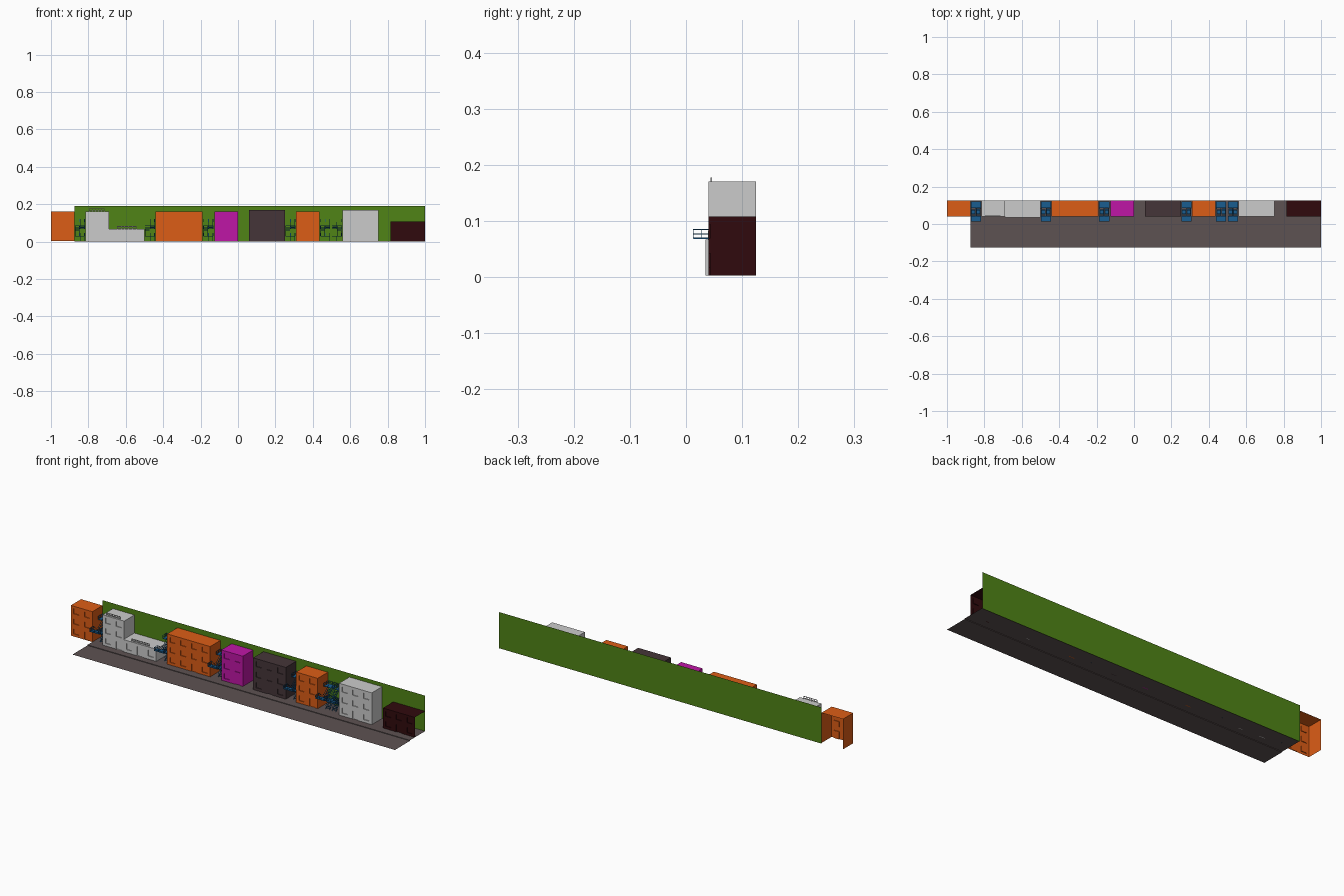
import bpy, bmesh
from mathutils import Vector, Matrix

if "Cube" in bpy.data.objects:
    bpy.data.objects.remove(bpy.data.objects["Cube"])

BACK, BASE = 0.125, 0.003


def material(name, rgb):
    m = bpy.data.materials.new(name)
    m.diffuse_color = (*rgb, 1)
    m.use_nodes = True
    m.node_tree.nodes["Principled BSDF"].inputs["Base Color"].default_value = m.diffuse_color
    return m


ORANGE = material("orange", (0.72, 0.11, 0.008))
MAGENTA = material("magenta", (0.52, 0.008, 0.38))
BROWN = material("dark_brown", (0.06, 0.036, 0.04))
MAROON = material("maroon", (0.03, 0.003, 0.004))
GREEN = material("green", (0.08, 0.23, 0.008))
BLUE = material("blue_metal", (0.01, 0.11, 0.28))
ROAD = material("asphalt", (0.11, 0.085, 0.085))


def finish(bm, name, mat=None, fix_normals=True):
    bmesh.ops.remove_doubles(bm, verts=bm.verts, dist=1e-5)
    if fix_normals:
        bmesh.ops.recalc_face_normals(bm, faces=bm.faces)
    me = bpy.data.meshes.new(name)
    bm.to_mesh(me)
    bm.free()
    if mat:
        me.materials.append(mat)
    ob = bpy.data.objects.new(name, me)
    bpy.context.collection.objects.link(ob)
    return ob


def quad(bm, *pts):
    bm.faces.new([bm.verts.new(p) for p in pts])


def box(bm, x0, x1, y0, y1, z0, z1):
    m = Matrix.Translation(((x0 + x1) / 2, (y0 + y1) / 2, (z0 + z1) / 2))
    m = m @ Matrix.Diagonal((x1 - x0, y1 - y0, z1 - z0, 1))
    bmesh.ops.create_cube(bm, size=1, matrix=m)


def bar(bm, a, b, t=0.0016):
    a, b = Vector(a), Vector(b)
    d = b - a
    m = Matrix.Translation((a + b) / 2) @ d.to_track_quat('Z', 'Y').to_matrix().to_4x4()
    bmesh.ops.create_cube(bm, size=1, matrix=m @ Matrix.Diagonal((t, t, d.length, 1)))


def stops(a, b, n, fill):
    """Edges of n evenly spaced openings between a and b."""
    step = (b - a) / n
    out = [a]
    for i in range(n):
        c = a + step * (i + 0.5)
        out += [c - step * fill / 2, c + step * fill / 2]
    return out + [b]


def building(name, x0, x1, top, cols, rows, mat=None, front=0.04, right=True):
    """Shell open at the back and bottom, with recessed windows and a door."""
    bm = bmesh.new()
    xs, zs = stops(x0, x1, cols, 0.5), stops(BASE, top, rows, 0.5)
    door, d = 2 * (cols // 2) + 1, front + 0.004
    for i in range(len(xs) - 1):
        for j in range(len(zs) - 1):
            a, b, c, e = xs[i], xs[i + 1], zs[j], zs[j + 1]
            if i == door and j == 0:
                continue
            if i % 2 and j % 2:
                if i == door and j == 1:
                    c = BASE
                quad(bm, (a, d, c), (b, d, c), (b, d, e), (a, d, e))
                quad(bm, (a, front, c), (a, d, c), (a, d, e), (a, front, e))
                quad(bm, (b, d, c), (b, front, c), (b, front, e), (b, d, e))
                quad(bm, (a, d, e), (b, d, e), (b, front, e), (a, front, e))
                quad(bm, (a, front, c), (b, front, c), (b, d, c), (a, d, c))
            else:
                quad(bm, (a, front, c), (b, front, c), (b, front, e), (a, front, e))
    # side walls and roof
    quad(bm, (x0, BACK, BASE), (x0, front, BASE), (x0, front, top), (x0, BACK, top))
    if right:
        quad(bm, (x1, front, BASE), (x1, BACK, BASE), (x1, BACK, top), (x1, front, top))
    quad(bm, (x0, front, top), (x1, front, top), (x1, BACK, top), (x0, BACK, top))
    return finish(bm, name, mat, fix_normals=False)


# street, curb and pavement as one folded sheet
bm = bmesh.new()
L, R = -0.875, 1.0
profile = [(-0.125, 0), (0, 0), (0, BASE), (BACK, BASE)]
for (ya, za), (yb, zb) in zip(profile, profile[1:]):
    quad(bm, (L, ya, za), (R, ya, za), (R, yb, zb), (L, yb, zb))
finish(bm, "street", ROAD, False)

# backdrop wall
bm = bmesh.new()
quad(bm, (L, BACK, 0), (R, BACK, 0), (R, BACK, 0.19), (L, BACK, 0.19))
finish(bm, "back_wall", GREEN, False)

# row of buildings
building("orange_end_house", -1, -0.875, 0.162, 2, 3, ORANGE)
building("tall_grey_house", -0.815, -0.69, 0.162, 2, 3)
building("low_grey_shop", -0.69, -0.5, 0.067, 3, 1, front=0.035)
building("wide_orange_house", -0.44, -0.19, 0.162, 4, 3, ORANGE)
building("magenta_house", -0.125, 0, 0.162, 2, 3, MAGENTA)
building("brown_house", 0.06, 0.25, 0.17, 3, 3, BROWN)
building("narrow_orange_house", 0.31, 0.435, 0.162, 2, 3, ORANGE)
building("grey_house", 0.56, 0.75, 0.17, 3, 3)
building("maroon_house", 0.815, 1, 0.108, 3, 2, MAROON, right=False)

# blank roof signs: thin rails on posts
for name, a, b, z, y in (("tall_house_sign", -0.795, -0.715, 0.162, 0.045),
                         ("shop_sign", -0.645, -0.545, 0.067, 0.04)):
    bm = bmesh.new()
    for h in (0.005, 0.014):
        box(bm, a, b, y - 0.001, y + 0.001, z + h - 0.0015, z + h + 0.0015)
    for k in range(6):
        x = a + (b - a) * k / 5
        box(bm, x - 0.001, x + 0.001, y - 0.001, y + 0.001, z, z + 0.0155)
    finish(bm, name)


def landing(bm, x0, x1, y0, y1, z, open_back):
    """Platform with railing on the sides and on the outer end."""
    box(bm, x0, x1, y0, y1, z - 0.001, z + 0.001)
    end = y0 if open_back else y1
    for h in (0.008, 0.016):
        bar(bm, (x0, end, z + h), (x1, end, z + h))
        for x in (x0, x1):
            bar(bm, (x, y0, z + h), (x, y1, z + h))
    for x in (x0, x1):
        for k in range(3):
            y = y0 + (y1 - y0) * k / 2
            bar(bm, (x, y, z), (x, y, z + 0.016))
    bar(bm, ((x0 + x1) / 2, end, z), ((x0 + x1) / 2, end, z + 0.016))


def stair(bm, x0, x1, ya, za, yb, zb, n=7):
    for x in (x0, x1):
        bar(bm, (x, ya, za), (x, yb, zb), 0.002)
        bar(bm, (x, ya, za + 0.016), (x, yb, zb + 0.016))
    for k in range(1, n):
        y, z = ya + (yb - ya) * k / n, za + (zb - za) * k / n
        box(bm, x0, x1, y - 0.0025, y + 0.0025, z - 0.0006, z + 0.0006)


# zigzag fire escapes in the alleys
for n, (x0, side) in enumerate(((-0.872, 1), (-0.497, 1), (-0.185, 1),
                                (0.254, 1), (0.440, 1), (0.503, -1))):
    bm = bmesh.new()
    w = 0.052
    landing(bm, 0, w, 0.085, 0.12, 0.03, False)
    landing(bm, 0, w, 0.013, 0.043, 0.069, True)
    landing(bm, 0, w, 0.085, 0.12, 0.105, False)
    stair(bm, 0.002, 0.024, 0.085, 0.03, 0.043, 0.069)
    stair(bm, 0.028, 0.05, 0.043, 0.069, 0.085, 0.105)
    stair(bm, 0.028, 0.05, 0.06, BASE, 0.085, 0.03, 5)
    if side < 0:
        bmesh.ops.scale(bm, vec=(-1, 1, 1), verts=bm.verts)
        bmesh.ops.translate(bm, vec=(w, 0, 0), verts=bm.verts)
    bmesh.ops.translate(bm, vec=(x0, 0, 0), verts=bm.verts)
    finish(bm, f"fire_escape_{n + 1}", BLUE)
